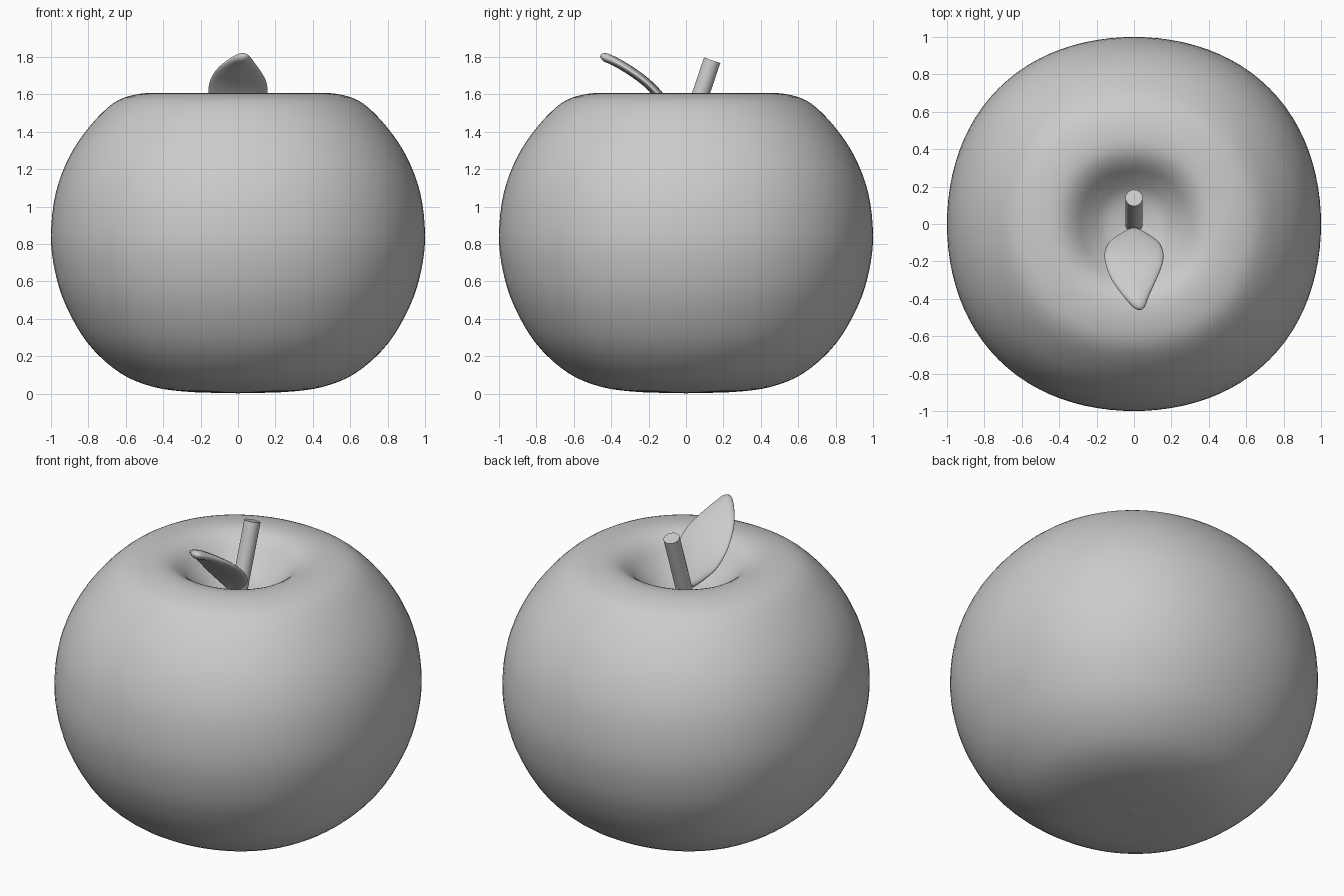
import bpy, bmesh, math
from mathutils import Vector

if "Cube" in bpy.data.objects:
    bpy.data.objects.remove(bpy.data.objects["Cube"])


def spline(pts, n):
    """Catmull-Rom through a short list of points."""
    p = [Vector(q) for q in pts]
    p = [2 * p[0] - p[1]] + p + [2 * p[-1] - p[-2]]
    out = []
    for i in range(1, len(p) - 2):
        a, b, c, d = p[i - 1:i + 3]
        for k in range(n):
            t = k / n
            out.append(0.5 * (2 * b + (c - a) * t + (2 * a - 5 * b + 4 * c - d) * t * t
                              + (3 * b - a - 3 * c + d) * t ** 3))
    return out + [p[-2]]


def loft(name, rings, start, end, angle=180):
    """Skin closed rings and close both ends with a fan to a point."""
    bm = bmesh.new()
    vs = [[bm.verts.new(c) for c in r] for r in rings]
    n = len(vs[0])
    for a, b in zip(vs, vs[1:]):
        for i in range(n):
            j = (i + 1) % n
            bm.faces.new((a[i], a[j], b[j], b[i]))
    for ring, tip in ((vs[0], start), (vs[-1], end)):
        v = bm.verts.new(tip)
        for i in range(n):
            bm.faces.new((ring[i], ring[(i + 1) % n], v))
    bmesh.ops.recalc_face_normals(bm, faces=bm.faces)
    me = bpy.data.meshes.new(name)
    bm.to_mesh(me)
    bm.free()
    ob = bpy.data.objects.new(name, me)
    bpy.context.collection.objects.link(ob)
    bpy.context.view_layer.objects.active = ob
    ob.select_set(True)
    bpy.ops.object.shade_smooth_by_angle(angle=math.radians(angle))
    ob.select_set(False)
    return ob


# Fruit body: revolved profile, slightly squared in plan
profile = [(0.02, 0.003), (0.25, 0.008), (0.45, 0.035), (0.63, 0.11), (0.8, 0.265),
           (0.92, 0.47), (0.98, 0.66), (1.0, 0.85), (0.975, 1.07), (0.905, 1.26),
           (0.8, 1.42), (0.67, 1.55), (0.55, 1.598), (0.42, 1.605), (0.33, 1.565),
           (0.24, 1.475), (0.15, 1.405), (0.02, 1.37)]
rings = []
for r, z in spline(profile, 4):
    ring = []
    for i in range(96):
        a = 2 * math.pi * i / 96
        s = r * (1 + 0.025 * math.sin(2 * a) ** 2)
        ring.append((s * math.cos(a), s * math.sin(a), z))
    rings.append(ring)
loft("fruit_body", rings, (0, 0, 0), (0, 0, 1.37))

# Stem: leaning cylinder
base, top = Vector((0, -0.01, 1.34)), Vector((0, 0.14, 1.782))
axis = (top - base).normalized()
side = Vector((1, 0, 0))
up = axis.cross(side)
circle = [0.046 * (math.cos(t) * side + math.sin(t) * up)
          for t in (2 * math.pi * i / 32 for i in range(32))]
loft("stem", [[p + c for c in circle] for p in (base, top)], base, top, 40)

# Leaf: curved midrib with lens-shaped sections (x, y, z) and half widths
midrib = [(0, -0.035, 1.42), (0, -0.06, 1.47), (0, -0.10, 1.535), (0, -0.155, 1.607),
          (0, -0.22, 1.67), (0, -0.30, 1.728), (0.01, -0.38, 1.775), (0.025, -0.44, 1.801),
          (0.03, -0.457, 1.808)]
widths = [0.025, 0.08, 0.135, 0.157, 0.15, 0.118, 0.072, 0.034, 0.012]
path = spline(midrib, 4)
half = [v.x for v in spline([(w, 0, 0) for w in widths], 4)]
rings = []
for k, (p, w) in enumerate(zip(path, half)):
    tan = path[min(k + 1, len(path) - 1)] - path[max(k - 1, 0)]
    tan.x = 0
    nor = side.cross(tan.normalized())
    thick = min(0.024, 0.6 * w)
    rings.append([p + side * w * math.cos(t) + nor * thick * math.sin(t)
                  for t in (2 * math.pi * i / 24 for i in range(24))])
loft("leaf", rings, path[0], path[-1])
